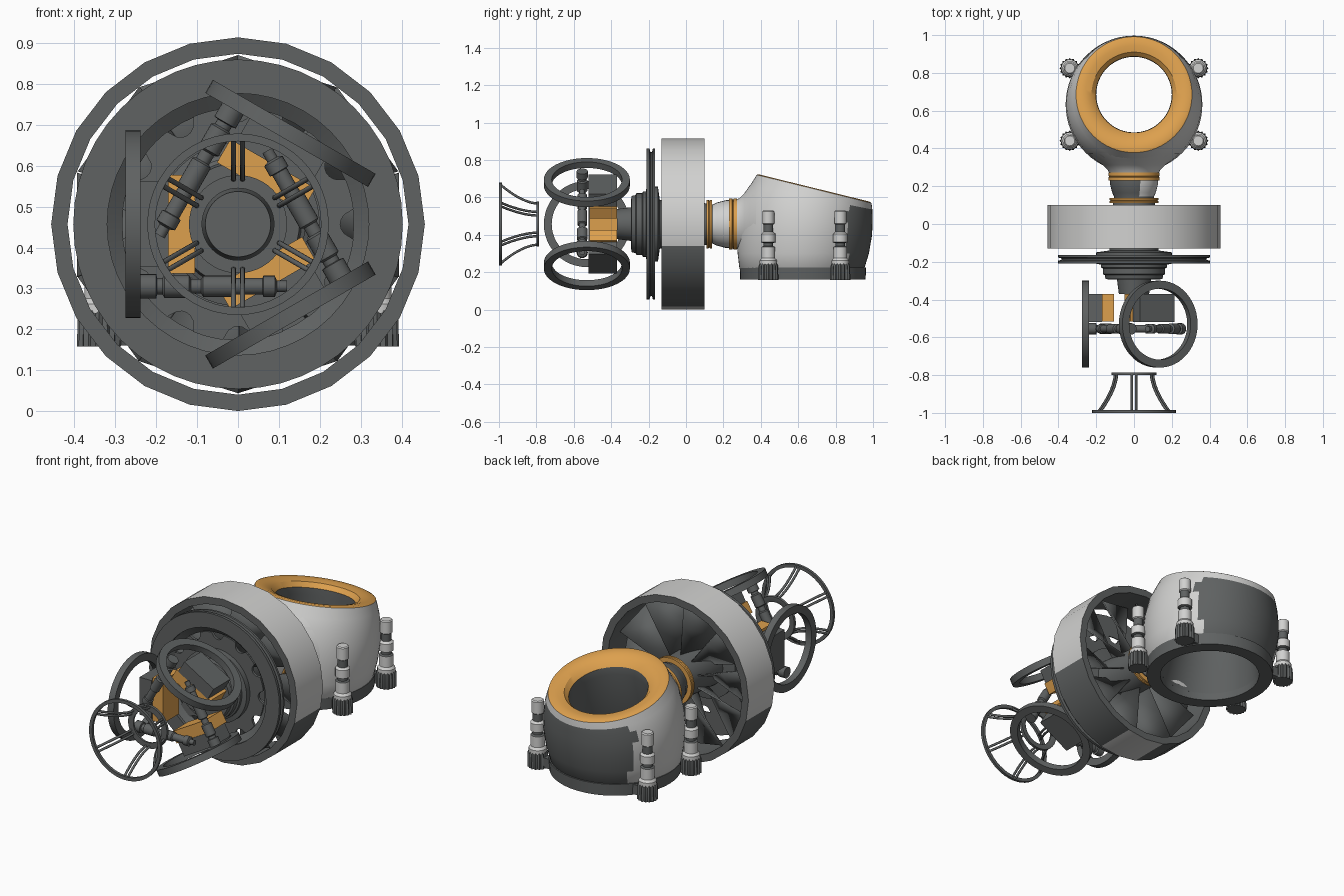
import bpy, bmesh, math
from mathutils import Matrix, Vector

if "Cube" in bpy.data.objects:
    bpy.data.objects.remove(bpy.data.objects["Cube"])

CZ = 0.457                                   # height of the main axis
TAU = 2 * math.pi


def material(name, rgb):
    m = bpy.data.materials.new(name)
    m.diffuse_color = (*rgb, 1)
    m.use_nodes = True
    m.node_tree.nodes["Principled BSDF"].inputs["Base Color"].default_value = m.diffuse_color
    return m


LIGHT = material("light_grey", (0.64, 0.64, 0.63))
DARK = material("dark_grey", (0.115, 0.122, 0.122))
ORANGE = material("orange", (0.72, 0.35, 0.075))
T = Matrix.Translation
AXIS = T((0, 0, CZ)) @ Matrix.Rotation(-math.pi / 2, 4, 'X')    # local z -> world y
ALONG_X = Matrix.Rotation(math.pi / 2, 4, 'Y')                  # local z -> world x


def finish(name, bm, mats, matrix=None, rule=None):
    if matrix is not None:
        bm.transform(matrix)
    bmesh.ops.recalc_face_normals(bm, faces=bm.faces)
    me = bpy.data.meshes.new(name)
    for m in mats:
        me.materials.append(m)
    if rule:
        for f in bm.faces:
            f.material_index = rule(f.calc_center_median(), f.normal)
    bm.to_mesh(me)
    bm.free()
    ob = bpy.data.objects.new(name, me)
    bpy.context.collection.objects.link(ob)
    return ob


def loft(bm, rings, closed=False, caps=False, bands=None):
    """Bridge equal rings of points; bands gives a material per band."""
    vs = [[bm.verts.new(p) for p in r] for r in rings]
    n = len(vs[0])
    for i in range(len(vs) if closed else len(vs) - 1):
        a, b = vs[i], vs[(i + 1) % len(vs)]
        for j in range(n):
            f = bm.faces.new((a[j], a[(j + 1) % n], b[(j + 1) % n], b[j]))
            if bands:
                f.material_index = bands[i]
    if caps:
        bm.faces.new(vs[0])
        bm.faces.new(vs[-1])


def lathe(name, profile, mats, matrix, seg=48, closed=False, rib=1.0, rule=None):
    """Turn (radius, height) points round local z."""
    bm = bmesh.new()
    rings = [[(r * (rib if j % 2 else 1) * math.cos(TAU * j / seg),
               r * (rib if j % 2 else 1) * math.sin(TAU * j / seg), h)
              for j in range(seg)] for r, h in profile]
    loft(bm, rings, closed, not closed)
    return finish(name, bm, mats, matrix, rule)


def box(name, lo, hi, mat, matrix):
    bm = bmesh.new()
    bmesh.ops.create_cube(bm, size=1)
    lo, hi = Vector(lo), Vector(hi)
    bm.transform(T((lo + hi) / 2) @ Matrix.Diagonal((*(hi - lo), 1)))
    return finish(name, bm, [mat], matrix)


# Big duct ring with dark lower side panels
def duct_rule(c, n):
    r = math.hypot(c.x, c.z - CZ)
    if abs(n.y) > 0.5 or r < 0.435:
        return 1
    ang = math.degrees(math.atan2(c.z - CZ, abs(c.x)))
    return 1 if -75 < ang < -15 else 0


lathe("duct_ring", [(0.457, -0.13), (0.457, 0.10), (0.417, 0.10), (0.417, -0.13)],
      [LIGHT, DARK], AXIS, 24, True, rule=duct_rule)

# Fan blades inside the duct
for i in range(10):
    bm = bmesh.new()
    a0 = TAU * i / 10
    rows = []
    for r, twist, span in ((0.10, 0.07, 0.30), (0.26, 0.055, 0.31), (0.413, 0.04, 0.31)):
        rows.append([bm.verts.new((r * math.cos(a0 + s * span), r * math.sin(a0 + s * span),
                                   -0.02 + s * twist)) for s in (-1, 1)])
    for a, b in zip(rows, rows[1:]):
        bm.faces.new((a[0], a[1], b[1], b[0]))
    ob = finish("fan_blade", bm, [DARK], AXIS)
    ob.modifiers.new("thickness", 'SOLIDIFY').thickness = 0.008

# Shaft and stepped hub in front of the fan
lathe("fan_shaft", [(0.20, -0.166), (0.20, -0.15), (0.13, -0.14), (0.11, 0.12)], [DARK], AXIS)
lathe("front_hub", [(0.08, -0.37), (0.09, -0.295), (0.15, -0.292), (0.155, -0.27),
                    (0.165, -0.265), (0.165, -0.235), (0.175, -0.23), (0.175, -0.215),
                    (0.20, -0.21), (0.20, -0.165)], [DARK], AXIS)

# Grooved front plate
lathe("front_plate", [(0.283, -0.17), (0.32, -0.195), (0.32, -0.21), (0.403, -0.21),
                      (0.403, -0.195), (0.385, -0.19), (0.385, -0.182), (0.403, -0.177),
                      (0.403, -0.165), (0.283, -0.165)], [DARK], AXIS, closed=True)

# Notched disc inside the front plate
def notch_r(a):
    step = TAU / 12
    d = ((a + step / 2) % step - step / 2) * 0.285
    return 0.285 - (math.sqrt(0.035 ** 2 - d * d) if abs(d) < 0.035 else 0)


bm = bmesh.new()
loft(bm, [[(notch_r(TAU * j / 144) * math.cos(TAU * j / 144),
            notch_r(TAU * j / 144) * math.sin(TAU * j / 144), h) for j in range(144)]
          for h in (-0.18, -0.165)], caps=True)
finish("notched_disc", bm, [DARK], AXIS)

# Three side wheels with motor box, orange bracket and piston
PISTON = [(0.03, -0.238), (0.03, -0.20), (0.02, -0.198), (0.02, -0.185), (0.028, -0.18),
          (0.028, -0.12), (0.018, -0.115), (0.018, -0.09), (0.026, -0.085), (0.026, -0.01),
          (0.02, -0.005), (0.02, 0.06), (0.026, 0.062), (0.026, 0.09), (0.014, 0.095),
          (0.014, 0.12)]
for i in range(3):
    M = T((0, 0, CZ)) @ Matrix.Rotation(i * TAU / 3, 4, 'Y')
    lathe("side_wheel", [(0.23, -0.275), (0.23, -0.238), (0.188, -0.238), (0.188, -0.275)],
          [DARK], M @ T((0, -0.53, 0)) @ ALONG_X, closed=True)
    box("motor_box", (-0.245, -0.52, -0.105), (-0.17, -0.37, 0.105), DARK, M)
    box("orange_bracket", (-0.17, -0.515, -0.12), (-0.105, -0.37, 0.12), ORANGE, M)
    lathe("piston", PISTON, [DARK], M @ T((0, -0.555, -0.152)) @ ALONG_X, 20)

# Flared front cage
lathe("cage_front_ring", [(0.222, -1.0), (0.222, -0.985), (0.203, -0.985), (0.203, -1.0)],
      [DARK], AXIS, closed=True)
lathe("cage_back_ring", [(0.12, -0.80), (0.12, -0.785), (0.105, -0.785), (0.088, -0.79),
                         (0.088, -0.80)], [DARK], AXIS, closed=True)
cu = bpy.data.curves.new("cage_struts", 'CURVE')
cu.dimensions = '3D'
cu.bevel_depth = 0.0065
cu.bevel_resolution = 2
cu.materials.append(DARK)
for i in range(6):
    a = TAU * (i + 0.5) / 6
    for off in (-0.011, 0.011):
        sp = cu.splines.new('POLY')
        sp.points.add(9)
        for k, p in enumerate(sp.points):
            t = k / 9
            r = 0.11 + 0.102 * t ** 1.7
            p.co = (r * math.cos(a) - off * math.sin(a), -0.793 - 0.2 * t,
                    CZ + r * math.sin(a) + off * math.cos(a), 1)
bpy.context.collection.objects.link(bpy.data.objects.new("cage_struts", cu))

# Neck between duct and body, with two orange bands
lathe("neck", [(0.105, 0.10), (0.105, 0.145), (0.115, 0.165), (0.128, 0.215), (0.128, 0.24)],
      [DARK, LIGHT], AXIS, rule=lambda c, n: int(c.x > 0.03 and c.y > 0.15))
for y0, y1, r in ((0.11, 0.138, 0.13), (0.23, 0.272, 0.136)):
    ym = (y0 + y1) / 2
    lathe("neck_band", [(r - 0.03, y0), (r, y0), (r, ym - 0.004), (r - 0.006, ym),
                        (r, ym + 0.004), (r, y1), (r - 0.03, y1)], [ORANGE], AXIS, closed=True)
lathe("body_flare", [(0.128, 0.262), (0.138, 0.285), (0.165, 0.312), (0.205, 0.34),
                     (0.245, 0.375)], [LIGHT], AXIS)

# Hollow body: (centre y, z, radius, slope), outside up, orange rim, dark bore down
LEVELS = [(0.62, 0.20, 0.315, 0), (0.62, 0.225, 0.335, 0), (0.627, 0.30, 0.351, 0),
          (0.633, 0.40, 0.362, 0), (0.64, 0.48, 0.357, -0.06), (0.655, 0.56, 0.342, -0.16),
          (0.67, 0.60, 0.326, -0.2), (0.685, 0.645, 0.307, -0.246),
          (0.685, 0.650, 0.295, -0.246), (0.685, 0.648, 0.26, -0.246),
          (0.685, 0.637, 0.225, -0.246), (0.685, 0.61, 0.202, -0.246),
          (0.685, 0.57, 0.20, -0.246), (0.65, 0.35, 0.235, -0.05), (0.625, 0.20, 0.262, 0)]
bm = bmesh.new()
rings = []
for cy, z, r, s in LEVELS:
    rings.append([(r * math.cos(TAU * j / 64), cy + r * math.sin(TAU * j / 64),
                   z + s * r * math.sin(TAU * j / 64)) for j in range(64)])
loft(bm, rings, True, bands=[0] * 7 + [2] * 4 + [1] * 4)
for f in bm.faces:                           # dark panel at the back
    c = f.calc_center_median()
    if f.material_index == 0 and c.y > 0.855 and 0.225 < c.z < 0.54:
        f.material_index = 1
finish("body_shell", bm, [LIGHT, DARK, ORANGE])

# Base ring under the body
lathe("base_ring", [(0.335, 0.16), (0.338, 0.225), (0.262, 0.225), (0.262, 0.16)],
      [DARK], T((0, 0.625, 0)), closed=True)

# Four ribbed feet with stepped posts
for x in (-0.34, 0.34):
    for y in (0.44, 0.825):
        M = T((x, y, 0))
        lathe("foot_knob", [(0.054, 0.158), (0.052, 0.235), (0.044, 0.25)], [DARK], M, 32, rib=0.87)
        lathe("foot_post", [(0.046, 0.24), (0.046, 0.262), (0.036, 0.275), (0.036, 0.335),
                            (0.026, 0.34), (0.026, 0.355), (0.038, 0.36), (0.038, 0.405),
                            (0.026, 0.415), (0.026, 0.455), (0.032, 0.46), (0.032, 0.525),
                            (0.026, 0.53)], [LIGHT, DARK], M, 24,
              rule=lambda c, n: int(0.337 < c.z < 0.358 or 0.41 < c.z < 0.457))
    box("foot_bracket", (min(x * 0.85, x), 0.42, 0.165), (max(x * 0.85, x), 0.46, 0.22), DARK, T((0, 0, 0)))
    box("foot_bracket", (min(x * 0.75, x), 0.80, 0.165), (max(x * 0.75, x), 0.84, 0.22), DARK, T((0, 0, 0)))

# Smooth shading with sharp edges kept
bpy.ops.object.select_all(action='DESELECT')
for ob in bpy.context.scene.objects:
    if ob.type == 'MESH':
        ob.select_set(True)
        bpy.context.view_layer.objects.active = ob
bpy.ops.object.shade_smooth_by_angle(angle=math.radians(32))
